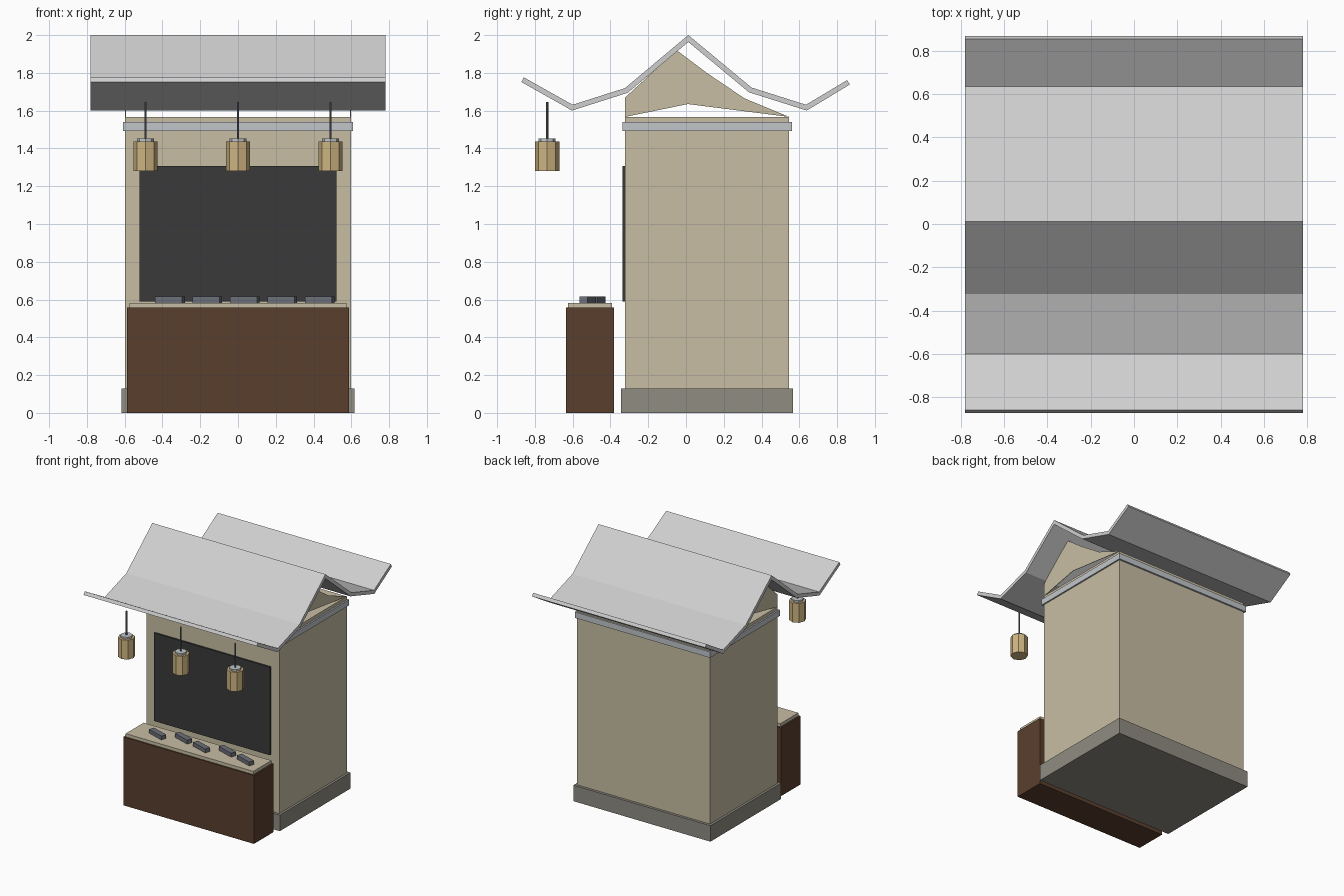
import bpy, bmesh, math
from mathutils import Vector

if "Cube" in bpy.data.objects:
    bpy.data.objects.remove(bpy.data.objects["Cube"])


def material(name, rgb):
    lin = [((c / 255 + 0.055) / 1.055) ** 2.4 for c in rgb]
    m = bpy.data.materials.new(name)
    m.diffuse_color = (*lin, 1)
    m.use_nodes = True
    m.node_tree.nodes["Principled BSDF"].inputs["Base Color"].default_value = m.diffuse_color
    return m


TAN = material("tan plaster", (200, 190, 164))
ROOF = material("light grey roof", (207, 207, 207))
TRIM = material("pale trim", (194, 198, 202))
STONE = material("stone grey", (144, 140, 130))
WOOD = material("dark brown wood", (90, 63, 45))
BOARD = material("charcoal", (58, 58, 58))
LAMP = material("lantern gold", (206, 181, 130))
METAL = material("steel grey", (108, 112, 120))


def finish(name, bm, mat):
    bmesh.ops.recalc_face_normals(bm, faces=bm.faces)
    me = bpy.data.meshes.new(name)
    bm.to_mesh(me)
    bm.free()
    me.materials.append(mat)
    ob = bpy.data.objects.new(name, me)
    bpy.context.collection.objects.link(ob)
    return ob


def box(name, x0, x1, y0, y1, z0, z1, mat):
    bm = bmesh.new()
    bmesh.ops.create_cube(bm, size=1)
    for v in bm.verts:
        v.co = Vector((v.co.x * (x1 - x0), v.co.y * (y1 - y0), v.co.z * (z1 - z0)))
    ob = finish(name, bm, mat)
    ob.location = ((x0 + x1) / 2, (y0 + y1) / 2, (z0 + z1) / 2)
    return ob


def prism(name, profile, x0, x1, mat):
    """Extrude a closed (y, z) profile along x."""
    bm = bmesh.new()
    face = bm.faces.new([bm.verts.new((x0, y, z)) for y, z in profile])
    ext = bmesh.ops.extrude_face_region(bm, geom=[face])["geom"]
    bmesh.ops.translate(bm, vec=(x1 - x0, 0, 0),
                        verts=[g for g in ext if isinstance(g, bmesh.types.BMVert)])
    return finish(name, bm, mat)


def cylinder(name, x, y, z0, z1, r, sides, mat):
    bm = bmesh.new()
    bmesh.ops.create_cone(bm, cap_ends=True, segments=sides, radius1=r, radius2=r, depth=z1 - z0)
    ob = finish(name, bm, mat)
    ob.location = (x, y, (z0 + z1) / 2)
    return ob


# Main building
box("plinth", -0.617, 0.617, -0.343, 0.567, 0, 0.13, STONE)
box("walls", -0.598, 0.598, -0.322, 0.546, 0.12, 1.567, TAN)
box("cornice", -0.61, 0.61, -0.337, 0.56, 1.492, 1.54, TRIM)
box("menu_board", -0.522, 0.522, -0.336, -0.32, 0.59, 1.307, BOARD)

# Gable panels, open underneath
gable = [(-0.322, 1.567), (-0.322, 1.67), (-0.05, 1.92), (0.11, 1.8),
         (0.31, 1.665), (0.546, 1.567), (0.01, 1.635)]
for side, label in ((-1, "left"), (1, "right")):
    prism(label + "_gable", gable, side * 0.594, side * 0.598, TAN)

# Folded roof: mitred offset of a centre line
path = [Vector(p) for p in ((-0.865, 1.764), (-0.602, 1.616), (-0.316, 1.707), (0.012, 1.982),
                            (0.34, 1.71), (0.637, 1.616), (0.86, 1.75))]
half = 0.014
upper, lower = [], []
for i, p in enumerate(path):
    dirs = []
    if i > 0:
        dirs.append((p - path[i - 1]).normalized())
    if i < len(path) - 1:
        dirs.append((path[i + 1] - p).normalized())
    norms = [Vector((-d.y, d.x)) for d in dirs]
    n = sum(norms, Vector((0, 0))).normalized()
    off = n * (half / n.dot(norms[0]))
    upper.append(p + off)
    lower.append(p - off)
bm = bmesh.new()
rings = [[[bm.verts.new((x, q.x, q.y)) for q in line] for line in (upper, lower)]
         for x in (-0.78, 0.78)]
(lu, ll), (ru, rl) = rings
for i in range(len(path) - 1):
    for a, b in ((lu, ru), (ll, rl), (lu, ll), (ru, rl)):
        bm.faces.new((a[i], a[i + 1], b[i + 1], b[i]))
for i in (0, -1):
    bm.faces.new((lu[i], ru[i], rl[i], ll[i]))
finish("roof", bm, ROOF)

# Counter
box("counter", -0.588, 0.588, -0.635, -0.38, 0, 0.557, WOOD)
box("counter_top", -0.575, 0.575, -0.624, -0.392, 0.55, 0.583, TAN)

# Turned blocks on the counter, staggered front and back
for i in range(5):
    x, y = -0.36 + i * 0.198, -0.52 if i % 2 == 0 else -0.47
    b = box(f"counter_block_{i + 1}", x - 0.075, x + 0.075, y - 0.0225, y + 0.0225, 0.58, 0.615, METAL)
    b.rotation_euler.z = math.radians(-18)

# Hanging lanterns
for i, x in enumerate((-0.49, 0, 0.49)):
    y = -0.735
    cylinder(f"lantern_{i + 1}", x, y, 1.28, 1.437, 0.064, 8, LAMP)
    cylinder(f"lantern_cap_{i + 1}", x, y, 1.43, 1.452, 0.045, 8, TRIM)
    cylinder(f"lantern_rod_{i + 1}", x, y, 1.45, 1.647, 0.006, 6, METAL)
